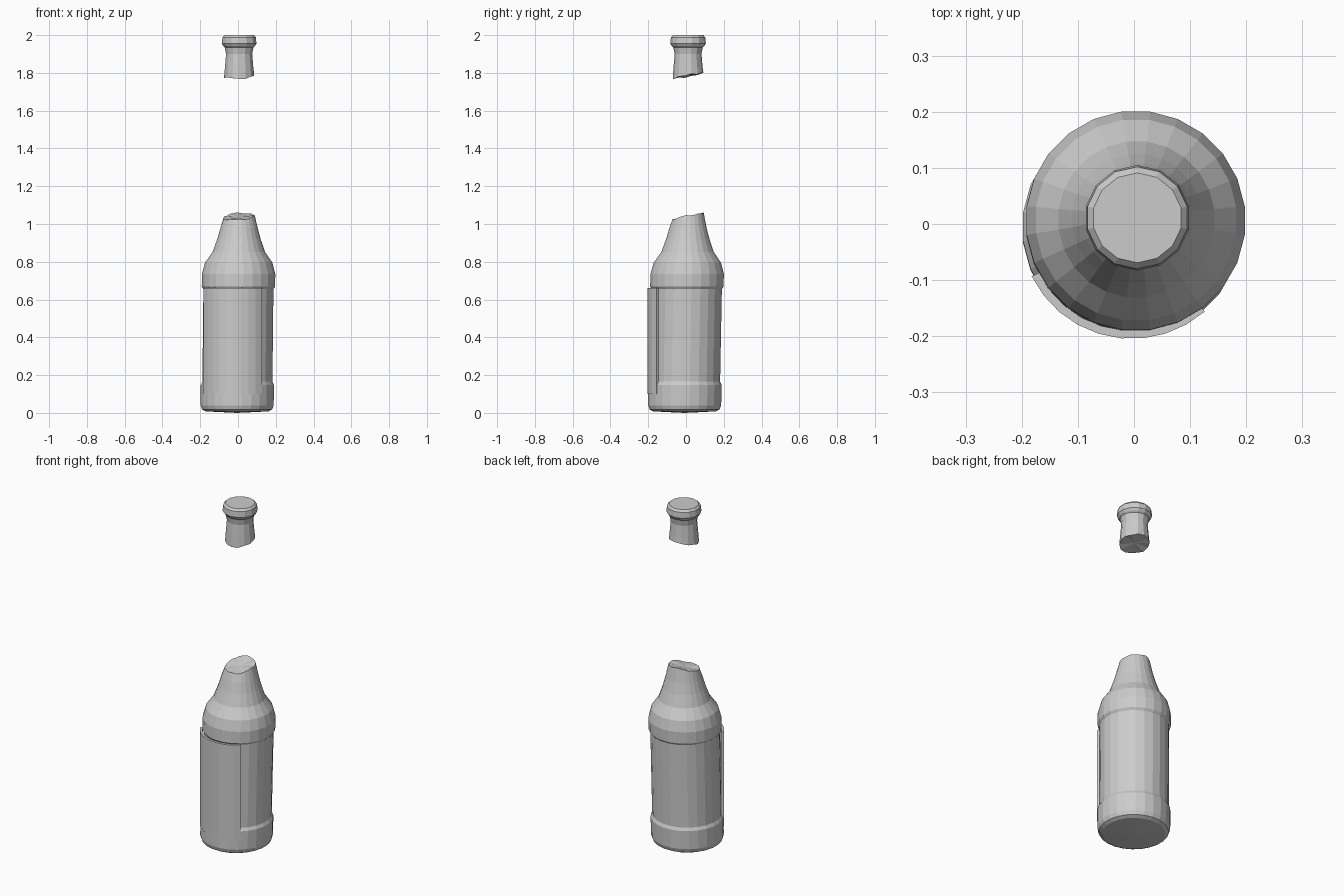
import bpy, bmesh, math, random
from mathutils import Vector

if "Cube" in bpy.data.objects:
    bpy.data.objects.remove(bpy.data.objects["Cube"])

random.seed(4)


def axis(z):
    """The bottle leans slightly: centre line at height z."""
    t = min(z, 1.0)
    return -0.005 + 0.011 * t, -0.008 + 0.019 * t


def ring(bm, r, zfun, sides):
    verts = []
    for i in range(sides):
        a = 2 * math.pi * (i + 0.5) / sides
        z = zfun(a)
        cx, cy = axis(z)
        verts.append(bm.verts.new((cx + r * math.cos(a), cy + r * math.sin(a), z)))
    return verts


def finish(name, bm):
    bmesh.ops.recalc_face_normals(bm, faces=bm.faces)
    mesh = bpy.data.meshes.new(name)
    bm.to_mesh(mesh)
    bm.free()
    ob = bpy.data.objects.new(name, mesh)
    bpy.context.collection.objects.link(ob)
    return ob


def lathe(name, profile, sides, bottom_z, top_z):
    """Stack rings of (radius, height or height function) and close both ends."""
    bm = bmesh.new()
    rings = [ring(bm, r, z if callable(z) else (lambda a, z=z: z), sides)
             for r, z in profile]
    for lo, hi in zip(rings, rings[1:]):
        for i in range(sides):
            j = (i + 1) % sides
            bm.faces.new((lo[i], lo[j], hi[j], hi[i]))
    for loop, z in ((rings[0], bottom_z), (rings[-1], top_z)):
        c = bm.verts.new((*axis(z), z))
        for i in range(sides):
            bm.faces.new((loop[i], loop[(i + 1) % sides], c))
    return finish(name, bm)


def break_edge(base, slope_x, slope_y, jag):
    """Jagged, slanted broken-glass rim height."""
    return lambda a: (base + slope_x * math.cos(a) + slope_y * math.sin(a)
                      + random.uniform(-jag, jag))


# Lower bottle with its recessed label band and broken neck
lathe("bottle_body", [
    (0.168, 0.008), (0.187, 0.018), (0.195, 0.04), (0.196, 0.148),
    (0.187, 0.165), (0.187, 0.655), (0.196, 0.668), (0.196, 0.735),
    (0.180, 0.795), (0.140, 0.852), (0.116, 0.92), (0.099, 0.98),
    (0.083, break_edge(1.04, 0.006, 0.018, 0.005)),
], 24, 0.0, 1.035)

# Broken-off neck with the lip and cap
lathe("broken_neck", [
    (0.081, break_edge(1.784, 0.003, 0.016, 0.005)), (0.077, 1.83),
    (0.071, 1.90), (0.078, 1.935), (0.086, 1.942), (0.094, 1.955),
    (0.091, 1.988), (0.080, 2.0),
], 14, 1.79, 2.0)

# Curved label wrapped round the front
bm = bmesh.new()
steps, a0, a1 = 9, math.radians(-154), math.radians(-49)
cols = []
for i in range(steps + 1):
    a = a0 + (a1 - a0) * i / steps
    col = []
    for r, z in ((0.184, 0.10), (0.1985, 0.10), (0.1985, 0.66), (0.184, 0.66)):
        cx, cy = axis(0.1)
        col.append(bm.verts.new((cx + r * math.cos(a), cy + r * math.sin(a), z)))
    cols.append(col)
for p, q in zip(cols, cols[1:]):
    for k in range(4):
        m = (k + 1) % 4
        bm.faces.new((p[k], p[m], q[m], q[k]))
bm.faces.new(cols[0])
bm.faces.new(cols[-1])
finish("front_label", bm)
